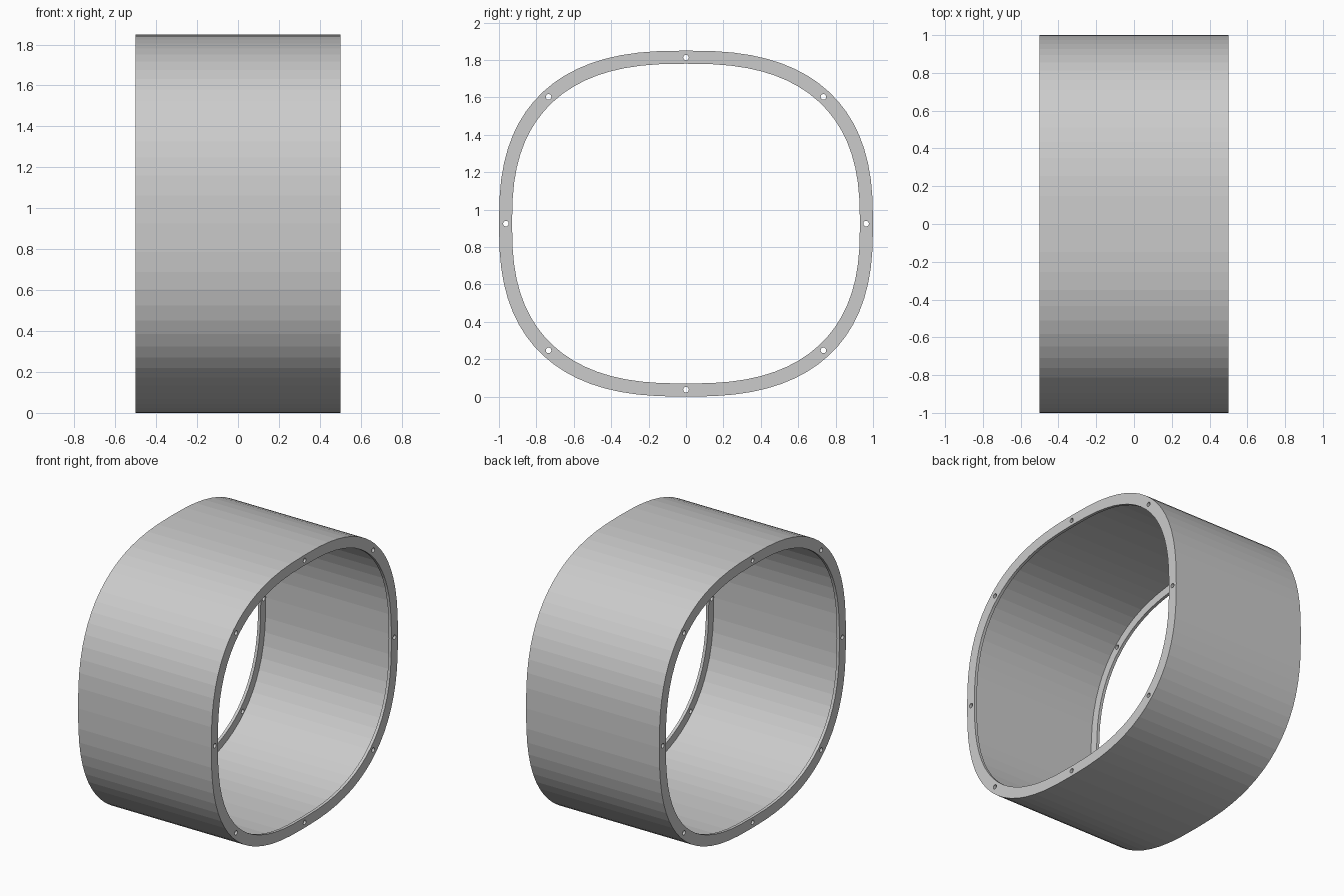
import bpy, bmesh
from math import cos, sin, tau, copysign

if "Cube" in bpy.data.objects:
    bpy.data.objects.remove(bpy.data.objects["Cube"], do_unlink=True)

HALF_Y, HALF_Z, HALF_LEN = 1.0, 0.925, 0.5
POWER = 0.78          # squareness of the oval
SEGMENTS = 72
RIM, WALL, LIP = 0.07, 0.017, 0.02   # flange width, shell thickness, flange depth
HOLES, HOLE_RADIUS, HOLE_INSET = 8, 0.015, 0.037


def oval(angle, inset):
    """Point (y, z) on the squarish oval, shrunk by inset."""
    c, s = cos(angle), sin(angle)
    y = copysign(abs(c) ** POWER, c) * (HALF_Y - inset)
    z = copysign(abs(s) ** POWER, s) * (HALF_Z - inset)
    return y, z + HALF_Z


def make_object(name, bm):
    bmesh.ops.recalc_face_normals(bm, faces=bm.faces)
    mesh = bpy.data.meshes.new(name)
    bm.to_mesh(mesh)
    bm.free()
    obj = bpy.data.objects.new(name, mesh)
    bpy.context.collection.objects.link(obj)
    return obj


grey = bpy.data.materials.new("light grey")
grey.use_nodes = True
grey.diffuse_color = (0.6, 0.6, 0.6, 1)
grey.node_tree.nodes["Principled BSDF"].inputs["Base Color"].default_value = grey.diffuse_color

# Shell with an inward flange at each end: C-shaped section swept round the oval
inner = HALF_LEN - LIP
section = [(-HALF_LEN, 0), (HALF_LEN, 0), (HALF_LEN, RIM), (inner, RIM),
           (inner, WALL), (-inner, WALL), (-inner, RIM), (-HALF_LEN, RIM)]
bm = bmesh.new()
rings = [[bm.verts.new((x, *oval(tau * i / SEGMENTS, inset))) for x, inset in section]
         for i in range(SEGMENTS)]
for i, ring in enumerate(rings):
    following = rings[(i + 1) % SEGMENTS]
    for j in range(len(section)):
        k = (j + 1) % len(section)
        bm.faces.new((ring[j], ring[k], following[k], following[j]))
shell = make_object("flanged_oval_ring", bm)
shell.data.materials.append(grey)

# Bolt holes through both flanges
bm = bmesh.new()
SIDES = 16
for h in range(HOLES):
    y, z = oval(tau * h / HOLES, HOLE_INSET)
    ends = [[bm.verts.new((x, y + HOLE_RADIUS * cos(tau * i / SIDES),
                           z + HOLE_RADIUS * sin(tau * i / SIDES)))
             for i in range(SIDES)] for x in (-HALF_LEN - 0.1, HALF_LEN + 0.1)]
    for i in range(SIDES):
        k = (i + 1) % SIDES
        bm.faces.new((ends[0][i], ends[0][k], ends[1][k], ends[1][i]))
    for end in ends:
        bm.faces.new(end)
cutter = make_object("bolt_hole_cutter", bm)
cutter.data.materials.append(grey)
cutter.hide_render = True

cut = shell.modifiers.new("bolt holes", "BOOLEAN")
cut.operation = "DIFFERENCE"
cut.solver = "EXACT"
cut.object = cutter
bpy.context.view_layer.objects.active = shell
bpy.ops.object.modifier_apply(modifier=cut.name)
bpy.data.objects.remove(cutter, do_unlink=True)
